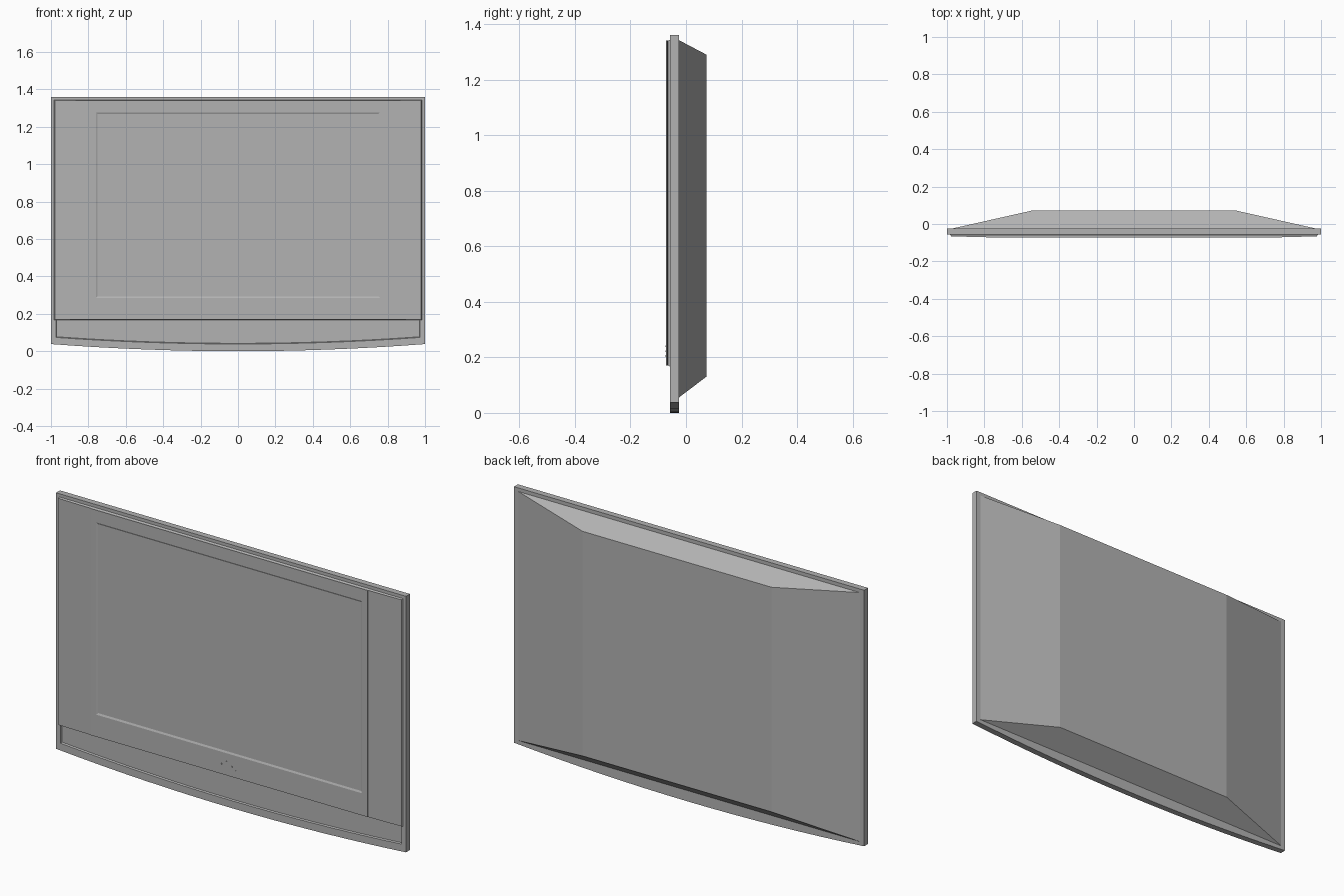
import bpy, bmesh

if "Cube" in bpy.data.objects:
    bpy.data.objects.remove(bpy.data.objects["Cube"])

grey = bpy.data.materials.new("dark_grey")
grey.diffuse_color = (0.45, 0.45, 0.45, 1)
grey.use_nodes = True
grey.node_tree.nodes["Principled BSDF"].inputs["Base Color"].default_value = grey.diffuse_color


def finish(name, bm):
    bmesh.ops.recalc_face_normals(bm, faces=bm.faces)
    me = bpy.data.meshes.new(name)
    bm.to_mesh(me)
    bm.free()
    me.materials.append(grey)
    ob = bpy.data.objects.new(name, me)
    bpy.context.collection.objects.link(ob)
    return ob


def loft(name, rings):
    """Closed solid through successive rings of points."""
    bm = bmesh.new()
    vs = [[bm.verts.new(p) for p in r] for r in rings]
    n = len(vs[0])
    for a, b in zip(vs, vs[1:]):
        for i in range(n):
            j = (i + 1) % n
            bm.faces.new((a[i], a[j], b[j], b[i]))
    bm.faces.new(vs[0])
    bm.faces.new(vs[-1])
    return finish(name, bm)


def rect(x, z0, z1, y):
    return [(-x, y, z0), (x, y, z0), (x, y, z1), (-x, y, z1)]


def bowed(x, low, edge, top, y, n=16):
    """Rectangle whose lower side sags to a shallow curve."""
    pts = []
    for i in range(n + 1):
        t = -1 + 2 * i / n
        pts.append((x * t, y, low + (edge - low) * t * t))
    return pts + [(x, y, top), (-x, y, top)]


# outer frame with sagging lower edge
frame = loft("outer_frame", [bowed(1, 0, 0.038, 1.36, -0.057),
                             bowed(1, 0, 0.038, 1.36, -0.025)])

# shallow recess along the lower edge, with slightly sloped walls
cutter = loft("recess_cutter", [bowed(0.978, 0.034, 0.069, 0.172, -0.067),
                                bowed(0.970, 0.042, 0.077, 0.172, -0.049)])
cutter.hide_render = True
cutter.hide_viewport = True
cut = frame.modifiers.new("lower_recess", 'BOOLEAN')
cut.operation = 'DIFFERENCE'
cut.solver = 'EXACT'
cut.object = cutter

# tapered rear housing
loft("rear_housing", [rect(0.98, 0.055, 1.342, -0.026),
                      rect(0.54, 0.13, 1.29, 0.073)])

# chamfered backing of the front panel
loft("panel_rim", [rect(0.984, 0.166, 1.344, -0.056),
                   rect(0.979, 0.17, 1.34, -0.064)])

# front panel with shallow sunken screen
loft("screen_panel", [rect(0.79, 0.17, 1.34, -0.060),
                      rect(0.79, 0.17, 1.34, -0.072),
                      rect(0.760, 0.284, 1.277, -0.072),
                      rect(0.751, 0.293, 1.268, -0.068)])

# curved speaker panels, set slightly behind the screen panel
for side, s in (("left", -1), ("right", 1)):
    prof = [(0.786, -0.060)]
    for i in range(9):
        t = i / 8
        prof.append((0.786 + 0.193 * t, -0.0695 + 0.004 * t * t))
    prof.append((0.979, -0.060))
    sp = loft(side + "_speaker", [[(s * x, y, z) for x, y in prof]
                                  for z in (0.17, 1.34)])
    bpy.ops.object.select_all(action='DESELECT')
    sp.select_set(True)
    bpy.context.view_layer.objects.active = sp
    bpy.ops.object.shade_smooth_by_angle()

# small control buttons below the screen
for i, (x, z) in enumerate([(-0.045, 0.222), (-0.015, 0.205), (-0.015, 0.24),
                            (0.015, 0.222), (0.04, 0.24), (0.04, 0.205)]):
    r = 0.003
    loft("control_button_%d" % (i + 1),
         [[(x + a * r, y, z + b * r) for a, b in
           ((-1, -1), (1, -1), (1, 1), (-1, 1))] for y in (-0.071, -0.0735)])
